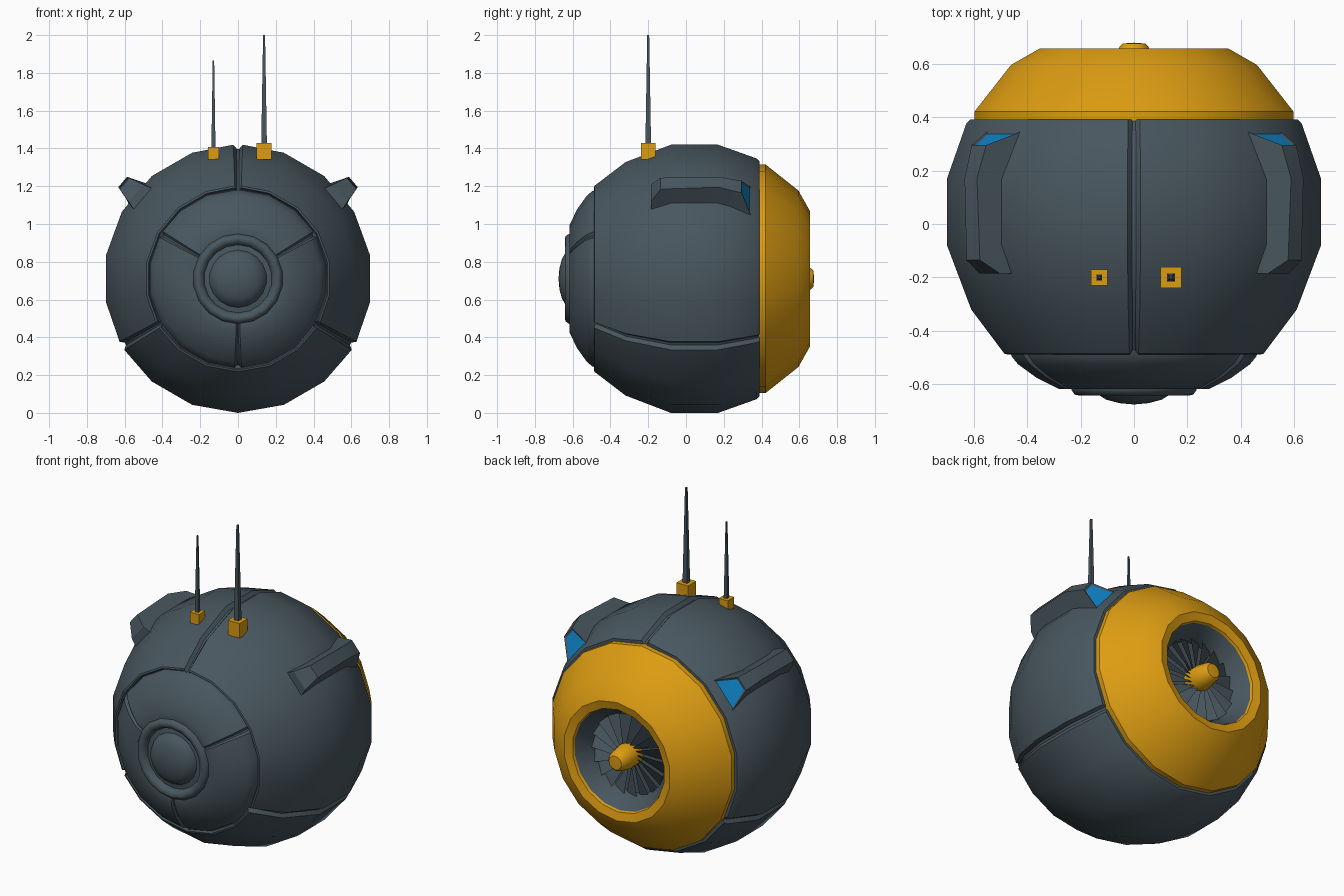
import bpy, bmesh, math
from mathutils import Vector

if "Cube" in bpy.data.objects:
    bpy.data.objects.remove(bpy.data.objects["Cube"])

CZ = 0.71  # height of the main axis


def mat(name, col):
    m = bpy.data.materials.new(name)
    m.diffuse_color = (*col, 1)
    m.use_nodes = True
    m.node_tree.nodes["Principled BSDF"].inputs["Base Color"].default_value = m.diffuse_color
    return m


SLATE = mat("slate_grey", (0.065, 0.094, 0.113))
ORANGE = mat("amber_orange", (0.72, 0.335, 0.006))
BLUE = mat("signal_blue", (0.005, 0.25, 0.62))


def finish(bm, name, mats, smooth=None, recalc=True):
    bmesh.ops.remove_doubles(bm, verts=bm.verts, dist=1e-5)
    if recalc:
        bmesh.ops.recalc_face_normals(bm, faces=bm.faces)
    me = bpy.data.meshes.new(name)
    bm.to_mesh(me)
    bm.free()
    for m in mats:
        me.materials.append(m)
    ob = bpy.data.objects.new(name, me)
    bpy.context.collection.objects.link(ob)
    if smooth:
        bpy.ops.object.select_all(action='DESELECT')
        ob.select_set(True)
        bpy.context.view_layer.objects.active = ob
        bpy.ops.object.shade_smooth_by_angle(angle=math.radians(smooth))
    return ob


def lathe(name, profile, material, grooves=(), depth=0.02, seg=18, half=2.0, smooth=32):
    """Spin a closed (y, r) profile round the y axis; grooves are angles cut inward."""
    cols = [(90 + i * 360 / seg, 0) for i in range(seg)]
    for g in grooves:
        cols = [c for c in cols if abs((c[0] - g + 180) % 360 - 180) > 1]
        cols += [(g - half, 0), (g - half * 0.3, depth), (g + half * 0.3, depth), (g + half, 0)]
    cols.sort(key=lambda c: c[0] % 360)
    bm = bmesh.new()
    rings = []
    for a, d in cols:
        a = math.radians(a)
        ring = []
        for y, r in profile:
            k = max(r - d * 0.9, 0)
            yy = y + (d * 0.6 if d and y < -0.4 else 0)   # sink grooves on the nose too
            ring.append(bm.verts.new((k * math.cos(a), yy, CZ + k * math.sin(a))))
        rings.append(ring)
    n = len(profile)
    for i, A in enumerate(rings):
        B = rings[(i + 1) % len(rings)]
        for j in range(n):
            k = (j + 1) % n
            if profile[j][1] == 0 and profile[k][1] == 0:
                continue
            bm.faces.new((A[j], A[k], B[k], B[j]))
    return finish(bm, name, [material], smooth)


# Main spherical shell, three panels
lathe("main_shell",
      [(-0.44, 0.40), (-0.47, 0.475), (-0.488, 0.482), (-0.485, 0.492), (-0.32, 0.618),
       (-0.08, 0.71), (0.17, 0.71), (0.375, 0.637), (0.39, 0.622), (0.39, 0.50)],
      SLATE, grooves=(90, 210, 330), depth=0.024)

# Nose plate, three panels
lathe("nose_plate",
      [(-0.44, 0.30), (-0.45, 0.475), (-0.495, 0.465), (-0.525, 0.44), (-0.575, 0.37),
       (-0.617, 0.285), (-0.617, 0.21), (-0.56, 0.10)],
      SLATE, grooves=(30, 150, 270), depth=0.014, half=2.2)

# Eye ring and lens
lathe("lens_ring",
      [(-0.58, 0.24), (-0.62, 0.238), (-0.638, 0.225), (-0.641, 0.21), (-0.632, 0.19),
       (-0.60, 0.178), (-0.56, 0.178)], SLATE, smooth=50)
lathe("lens",
      [(-0.57, 0.0), (-0.57, 0.19), (-0.605, 0.185), (-0.61, 0.152), (-0.637, 0.138),
       (-0.657, 0.105), (-0.67, 0.055), (-0.675, 0.0)], SLATE)

# Rear engine cowl, duct and hub
lathe("engine_cowl",
      [(0.37, 0.56), (0.38, 0.606), (0.42, 0.606), (0.595, 0.467), (0.657, 0.357),
       (0.645, 0.308), (0.62, 0.30), (0.45, 0.35)], ORANGE)
lathe("engine_duct",
      [(0.63, 0.303), (0.55, 0.245), (0.51, 0.24), (0.51, 0.0), (0.48, 0.0), (0.48, 0.32)],
      SLATE)
lathe("fan_hub",
      [(0.50, 0.0), (0.50, 0.072), (0.58, 0.072), (0.66, 0.056), (0.675, 0.042), (0.678, 0.0)],
      ORANGE, seg=12)

# Fan blades: pitched, skewed plates round the hub
bm = bmesh.new()
for i in range(18):
    a = i * 2 * math.pi / 18

    def pt(r, da, y):
        t = a + math.radians(da)
        return bm.verts.new((r * math.cos(t), y, CZ + r * math.sin(t)))
    p = [pt(0.06, 0, 0.56), pt(0.243, 16, 0.553), pt(0.243, 37, 0.52), pt(0.06, 24, 0.52)]
    f = bm.faces.new(p)
    f.normal_update()
    if f.normal.y < 0:
        f.normal_flip()
finish(bm, "fan_blades", [SLATE], recalc=False)

# Side pods with blue rear lamps; rows: y_top, u_top, w_top, y_base, u_base, w_base
PA = math.radians(40)
ROWS = [(-0.185, 0.705, 0.06, -0.185, 0.60, 0.09),
        (-0.135, 0.785, 0.039, -0.14, 0.60, 0.092),
        (0.17, 0.797, 0.036, 0.17, 0.60, 0.092),
        (0.295, 0.757, 0.042, 0.345, 0.635, 0.098)]
for s, side in ((1, "right"), (-1, "left")):
    bm = bmesh.new()

    def pod_pt(y, u, v):
        return bm.verts.new((s * (u * math.cos(PA) - v * math.sin(PA)), y,
                             CZ + u * math.sin(PA) + v * math.cos(PA)))
    secs = [[pod_pt(yb, ub, -wb), pod_pt(yt, ut, -wt), pod_pt(yt, ut, wt), pod_pt(yb, ub, wb)]
            for yt, ut, wt, yb, ub, wb in ROWS]
    for A, B in zip(secs, secs[1:]):
        for j in range(4):
            k = (j + 1) % 4
            bm.faces.new((A[j], A[k], B[k], B[j]))
    bm.faces.new(secs[0])
    cap = bm.faces.new(secs[-1])
    bmesh.ops.recalc_face_normals(bm, faces=bm.faces)
    bmesh.ops.inset_region(bm, faces=[cap], thickness=0.014, depth=-0.006)
    cap.material_index = 1
    finish(bm, "side_pod_" + side, [SLATE, BLUE], 25)


# Antennas: orange block plus tapered square mast
def tapered_box(name, x, y, z0, z1, h0, h1, material):
    bm = bmesh.new()
    bmesh.ops.create_cube(bm, size=2)
    for v in bm.verts:
        h, z = (h1, z1) if v.co.z > 0 else (h0, z0)
        v.co = Vector((x + v.co.x * h, y + v.co.y * h, z))
    finish(bm, name, [material])


for side, x, h, zb, zt, r in (("right", 0.138, 0.039, 1.43, 2.0, 0.015),
                              ("left", -0.13, 0.03, 1.407, 1.865, 0.011)):
    tapered_box("antenna_block_" + side, x, -0.2, 1.342, zb, h, h, ORANGE)
    tapered_box("antenna_mast_" + side, x, -0.2, zb - 0.01, zt, r, r * 0.35, SLATE)
